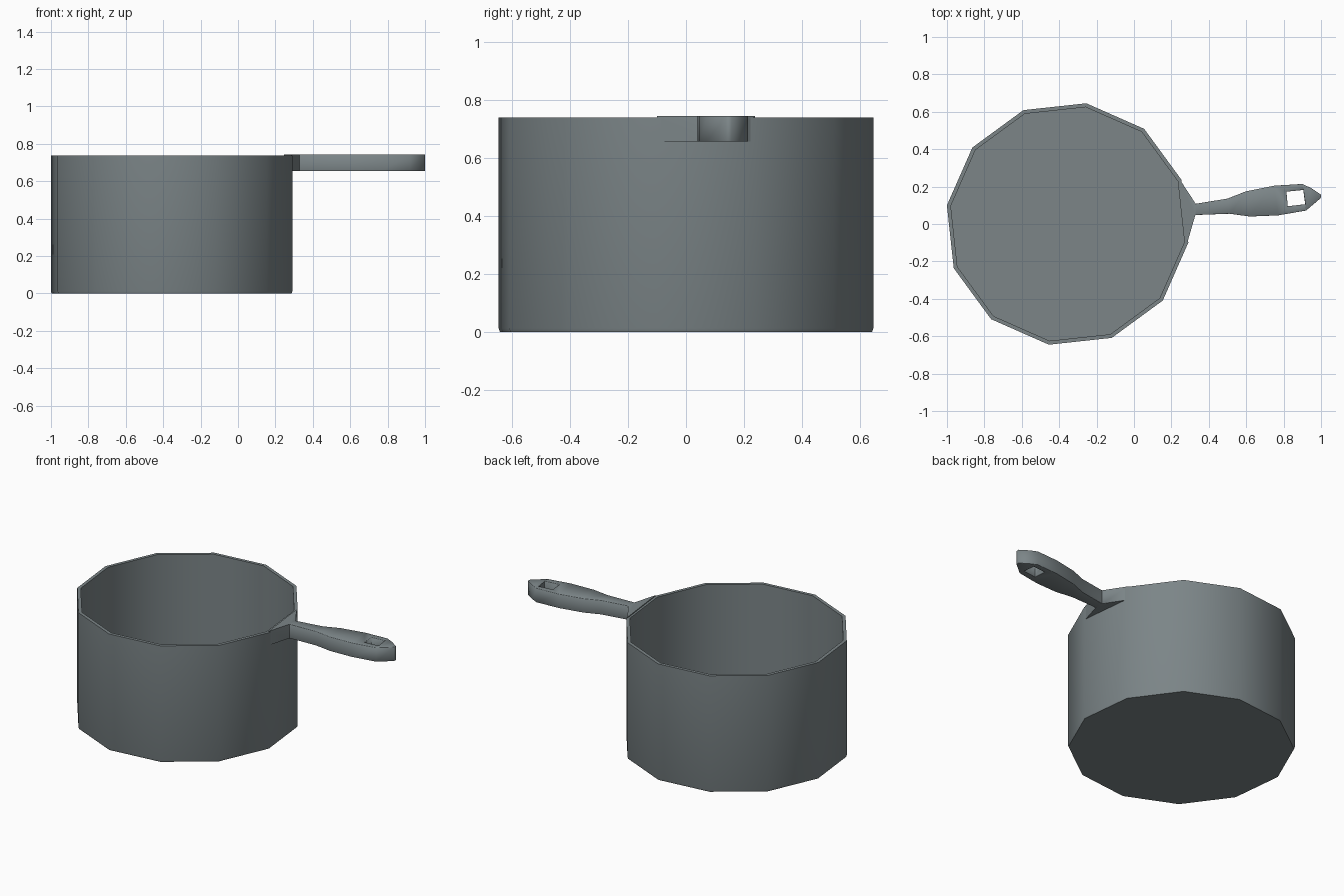
import bpy, bmesh
from math import sin, cos, radians

if "Cube" in bpy.data.objects:
    bpy.data.objects.remove(bpy.data.objects["Cube"])

CX, SIDES, TURN = -0.355, 12, 21.2

# Dark blue-grey metal
metal = bpy.data.materials.new("dark_metal")
metal.diffuse_color = (0.20, 0.235, 0.245, 1)
metal.use_nodes = True
metal.node_tree.nodes["Principled BSDF"].inputs["Base Color"].default_value = metal.diffuse_color


def finish(bm, name, angle):
    bmesh.ops.recalc_face_normals(bm, faces=bm.faces)
    mesh = bpy.data.meshes.new(name)
    bm.to_mesh(mesh)
    bm.free()
    mesh.materials.append(metal)
    obj = bpy.data.objects.new(name, mesh)
    bpy.context.collection.objects.link(obj)
    bpy.ops.object.select_all(action='DESELECT')
    obj.select_set(True)
    bpy.context.view_layer.objects.active = obj
    bpy.ops.object.shade_smooth_by_angle(angle=radians(angle))
    return obj


# Pot body: one twelve-sided profile going up the outside and down the inside
bm = bmesh.new()
profile = [(0.649, 0.0), (0.653, 0.012), (0.653, 0.738), (0.632, 0.738), (0.632, 0.02)]
rings = []
for r, z in profile:
    angles = [radians(TURN + 360 / SIDES * i) for i in range(SIDES)]
    rings.append([bm.verts.new((CX + r * cos(a), r * sin(a), z)) for a in angles])
for lower, upper in zip(rings, rings[1:]):
    for i in range(SIDES):
        j = (i + 1) % SIDES
        bm.faces.new((lower[i], lower[j], upper[j], upper[i]))
bm.faces.new(rings[0])
bm.faces.new(rings[-1])
finish(bm, "pot_body", 40)

# Handle: pairs of outline points (near side, far side) from the pot to the tip
Z0, Z1 = 0.655, 0.744
pairs = [
    ((0.285, -0.10), (0.245, 0.238)),
    ((0.328, 0.048), (0.33, 0.108)),
    ((0.51, 0.055), (0.50, 0.136)),
    ((0.62, 0.04), (0.60, 0.175)),
    ((0.77, 0.046), (0.75, 0.205)),
    ((0.92, 0.072), (0.90, 0.214)),
    ((0.998, 0.138), (0.945, 0.193)),
]
hole = [(0.822, 0.095), (0.918, 0.106), (0.907, 0.182), (0.815, 0.173)]
bm = bmesh.new()
pts = [[bm.verts.new((x, y, Z0)) for x, y in pair] for pair in pairs]
h = [bm.verts.new((x, y, Z0)) for x, y in hole]
tip = bm.verts.new((1.0, 0.157, Z0))
for k, ((a, b), (c, d)) in enumerate(zip(pts, pts[1:])):
    if k == 4:
        # frame of faces around the hanging hole
        for quad in ((a, c, h[1], h[0]), (c, d, h[2], h[1]),
                     (d, b, h[3], h[2]), (b, a, h[0], h[3])):
            bm.faces.new(quad)
    else:
        bm.faces.new((a, c, d, b))
bm.faces.new((pts[-1][0], tip, pts[-1][1]))

# Thicken the flat outline
grown = bmesh.ops.extrude_face_region(bm, geom=bm.faces[:], use_keep_orig=True)
for v in grown["geom"]:
    if isinstance(v, bmesh.types.BMVert):
        v.co.z = Z1
bm.normal_update()
bmesh.ops.recalc_face_normals(bm, faces=bm.faces)
bm.normal_update()

# Ease the handle edges, more underneath than on top
for z, width, segs in ((Z0, 0.014, 2), (Z1, 0.004, 1)):
    edges = [e for e in bm.edges
             if all(abs(v.co.z - z) < 1e-4 and v.co.x > 0.32 for v in e.verts)
             and len(e.link_faces) == 2 and e.calc_face_angle() > 1.0]
    bmesh.ops.bevel(bm, geom=edges, offset=width, segments=segs, profile=0.5,
                    affect='EDGES', clamp_overlap=True)
finish(bm, "handle", 62)
